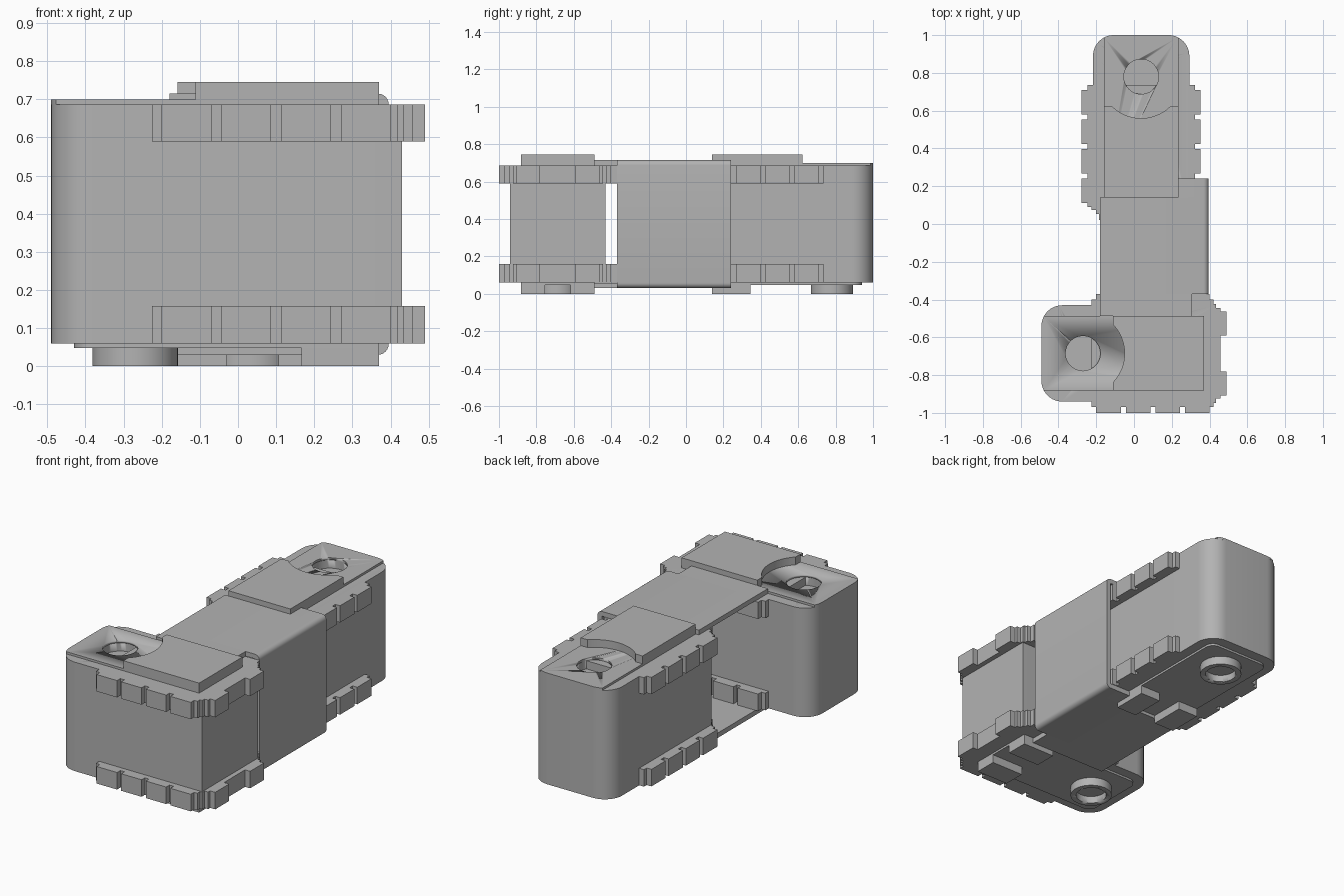
import bpy, bmesh
from math import sin, cos, pi, radians

cube = bpy.data.objects.get("Cube")
if cube:
    bpy.data.objects.remove(cube, do_unlink=True)

grey = bpy.data.materials.new("plain_grey")
grey.use_nodes = True
grey.diffuse_color = (0.45, 0.45, 0.45, 1)
grey.node_tree.nodes["Principled BSDF"].inputs["Base Color"].default_value = (0.45, 0.45, 0.45, 1)


def front(u, v):
    return (-0.27 + u, -0.685 + v)


def back(u, v):
    return (0.038 + v, 0.78 - u)


def arc(cx, cy, r, a0, a1, n=10):
    steps = [radians(a0 + (a1 - a0) * i / n) for i in range(n + 1)]
    return [(cx + r * cos(a), cy + r * sin(a)) for a in steps]


def rect(u0, u1, v0, v1):
    return [(u0, v0), (u1, v0), (u1, v1), (u0, v1)]


def extrude(name, points, offset):
    """Solid made from a planar outline of 3D points and an extrusion vector."""
    bm = bmesh.new()
    face = bm.faces.new([bm.verts.new(p) for p in points])
    top = bmesh.ops.extrude_face_region(bm, geom=[face])
    verts = [g for g in top["geom"] if isinstance(g, bmesh.types.BMVert)]
    bmesh.ops.translate(bm, verts=verts, vec=offset)
    bmesh.ops.recalc_face_normals(bm, faces=bm.faces)
    mesh = bpy.data.meshes.new(name)
    bm.to_mesh(mesh)
    bm.free()
    ob = bpy.data.objects.new(name, mesh)
    bpy.context.collection.objects.link(ob)
    mesh.materials.append(grey)
    select(ob)
    bpy.ops.object.shade_smooth_by_angle(angle=radians(30))
    return ob


def select(ob):
    bpy.ops.object.select_all(action='DESELECT')
    ob.select_set(True)
    bpy.context.view_layer.objects.active = ob


def prism(name, place, outline, z0, z1):
    return extrude(name, [(*place(u, v), z0) for u, v in outline], (0, 0, z1 - z0))


def drill(ob, place, radius, z0, z1):
    cutter = prism("hole_cutter", place, arc(0, 0, radius, 0, 352.5, 47), z0, z1)
    cutter.hide_render = True
    mod = ob.modifiers.new("hole", 'BOOLEAN')
    mod.operation, mod.solver, mod.object = 'DIFFERENCE', 'EXACT', cutter
    select(ob)
    bpy.ops.object.modifier_apply(modifier=mod.name)
    bpy.data.objects.remove(cutter, do_unlink=True)


def rounded_end(u0, u1, half, r):
    return ([(u1, -half), (u1, half)] + arc(u0 + r, half - r, r, 90, 180)
            + arc(u0 + r, r - half, r, 180, 270))


def module(side, place):
    # Main body, with its shallow socket
    body = prism(side + "_body", place, rounded_end(-0.22, 0.70, 0.255, 0.11), 0.06, 0.687)
    drill(body, place, 0.092, 0.64, 0.8)

    # Thin lid clipped to a narrower strip of the body outline
    curve = [p for p in arc(-0.11, 0.145, 0.11, 90, 180, 24) if p[1] < 0.197]
    first = (curve[0][0] + 0.002, 0.197)
    half = [first] + curve
    outline = [(0.64, -0.197), (0.64, 0.197)] + half + [(u, -v) for u, v in reversed(half)]
    lid = prism(side + "_lid", place, outline, 0.687, 0.70)
    drill(lid, place, 0.092, 0.64, 0.8)

    # Raised plate with a circular bite around the socket
    bite = arc(0, 0, 0.22, 44, -44, 20)
    prism(side + "_raised_plate", place,
          [(0.158, -0.197), (0.64, -0.197), (0.64, 0.197), (0.158, 0.197)] + bite,
          0.687, 0.745)

    # Underside lid, peg ring and two feet
    prism(side + "_base_lid", place, rounded_end(-0.16, 0.64, 0.197, 0.05), 0.048, 0.06)
    ring = prism(side + "_peg_ring", place, arc(0, 0, 0.112, 0, 352.5, 47), 0, 0.05)
    drill(ring, place, 0.082, -0.1, 0.04)
    for label, s in (("left", 1), ("right", -1)):
        prism(side + "_foot_" + label, place, rect(0.436, 0.64, s * 0.068, s * 0.197), 0, 0.055)

    # Toothed bumper bands around the top and bottom
    for level, z0, z1 in (("lower", 0.06, 0.158), ("upper", 0.59, 0.687)):
        name = side + "_" + level + "_bumper"
        edge = [(0.045, 0.285), (0.69, 0.285), (0.69, 0.262), (0.705, 0.262),
                (0.705, 0.24), (0.728, 0.24)]
        prism(name + "_band", place, edge + [(u, -v) for u, v in reversed(edge)], z0, z1)
        for s in (1, -1):
            for i in range(4):
                u = 0.07 + 0.1565 * i
                prism(name + "_side_tooth", place, rect(u, u + 0.13, s * 0.28, s * 0.315), z0, z1)
            prism(name + "_end_tooth", place, rect(0.72, 0.76, s * 0.095, s * 0.222), z0, z1)


module("front", front)
module("back", back)


# Open channel joining the two bodies
def channel(name, x0, y0, y1):
    section = ([(x0, 0.03)] + arc(0.367, 0.058, 0.028, -90, 0, 6)
               + arc(0.367, 0.687, 0.028, 0, 90, 6)
               + [(x0, 0.715), (x0, 0.688), (0.367, 0.688), (0.367, 0.058), (x0, 0.058)])
    extrude(name, [(x, y0, z) for x, z in section], (0, y1 - y0, 0))


channel("connector_channel", -0.18, -0.37, 0.14)
channel("connector_flange", 0.235, 0.14, 0.24)
for label, z in (("bottom", 0.03), ("top", 0.687)):
    tongue = [(x, y, z) for x, y in rect(-0.18, 0.307, -0.488, -0.37)]
    extrude("connector_tongue_" + label, tongue, (0, 0, 0.028))
